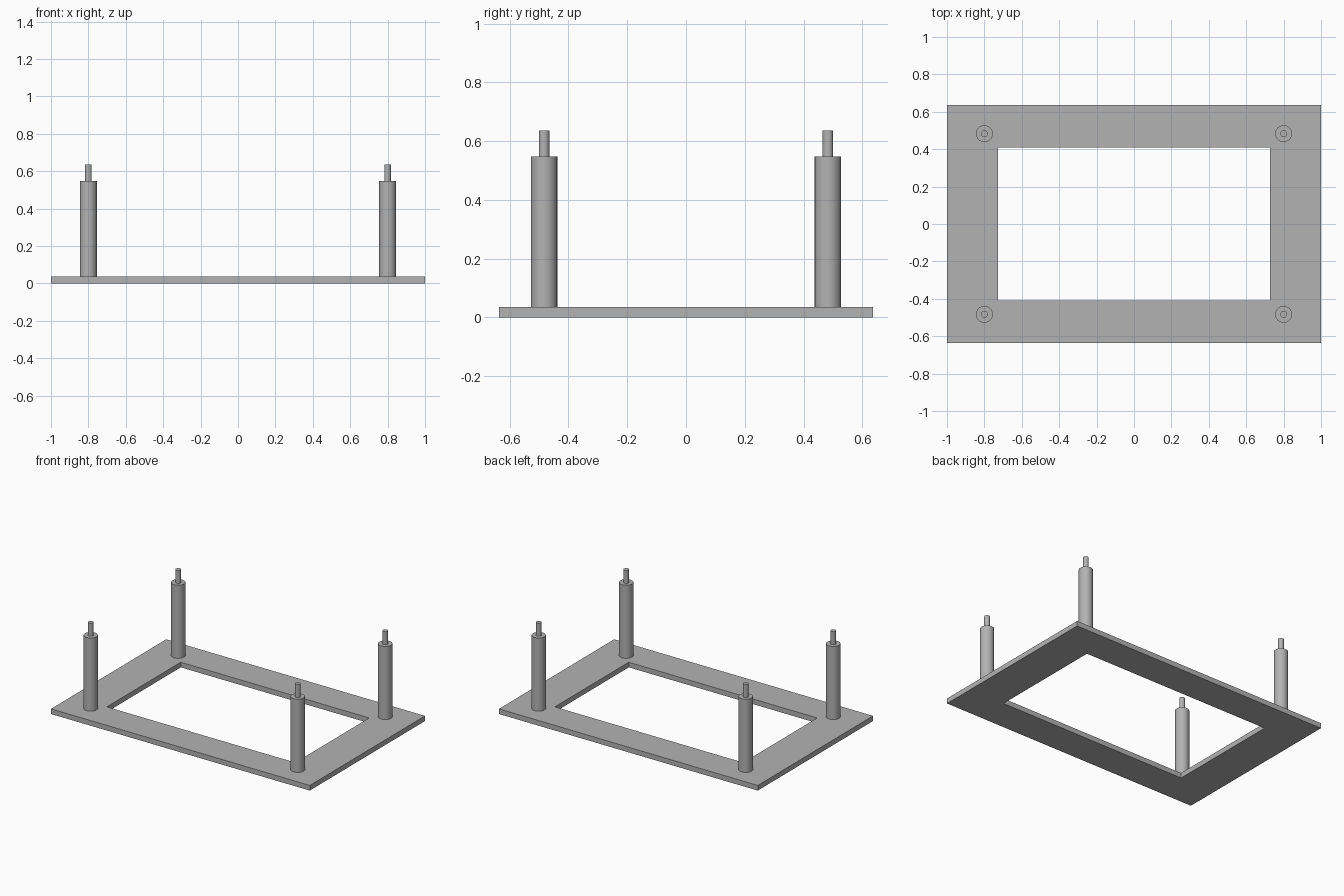
import bpy, bmesh, math

cube = bpy.data.objects.get("Cube")
if cube:
    bpy.data.objects.remove(cube, do_unlink=True)

grey = bpy.data.materials.new("plain grey")
grey.use_nodes = True
colour = (0.45, 0.45, 0.45, 1)
grey.diffuse_color = colour
grey.node_tree.nodes["Principled BSDF"].inputs["Base Color"].default_value = colour

THICK = 0.036
SHOULDER = 0.547
TIP = 0.637


def finish(bm, name):
    bmesh.ops.recalc_face_normals(bm, faces=bm.faces)
    mesh = bpy.data.meshes.new(name)
    bm.to_mesh(mesh)
    bm.free()
    mesh.materials.append(grey)
    obj = bpy.data.objects.new(name, mesh)
    bpy.context.collection.objects.link(obj)
    return obj


# Flat rectangular frame: a ring of four quads, extruded upward
bm = bmesh.new()
corners = [(-1, -1), (1, -1), (1, 1), (-1, 1)]
outer = [bm.verts.new((x * 1.0, y * 0.636, 0)) for x, y in corners]
inner = [bm.verts.new((x * 0.728, y * 0.408, 0)) for x, y in corners]
ring = []
for i in range(4):
    j = (i + 1) % 4
    ring.append(bm.faces.new((outer[i], outer[j], inner[j], inner[i])))
top = bmesh.ops.extrude_face_region(bm, geom=ring, use_keep_orig=True)["geom"]
bmesh.ops.translate(bm, vec=(0, 0, THICK),
                    verts=[v for v in top if isinstance(v, bmesh.types.BMVert)])
finish(bm, "base_frame")


# Stepped post: a half profile spun about its axis
def post(name, x, y):
    bm = bmesh.new()
    profile = [(0, THICK), (0.045, THICK), (0.045, SHOULDER),
               (0.018, SHOULDER), (0.018, TIP), (0, TIP)]
    verts = [bm.verts.new((r, 0, z)) for r, z in profile]
    edges = [bm.edges.new(pair) for pair in zip(verts, verts[1:])]
    bmesh.ops.spin(bm, geom=verts + edges, cent=(0, 0, 0), axis=(0, 0, 1),
                   angle=math.tau, steps=48)
    bmesh.ops.remove_doubles(bm, verts=bm.verts, dist=0.0001)
    obj = finish(bm, name)
    obj.location = (x, y, 0)
    bpy.ops.object.select_all(action="DESELECT")
    obj.select_set(True)
    bpy.context.view_layer.objects.active = obj
    bpy.ops.object.shade_smooth_by_angle(angle=math.radians(30))


# One post near each corner
for depth, y in (("front", -0.483), ("back", 0.483)):
    for side, x in (("right", -0.8), ("left", 0.8)):
        post(f"{depth}_{side}_post", x, y)
